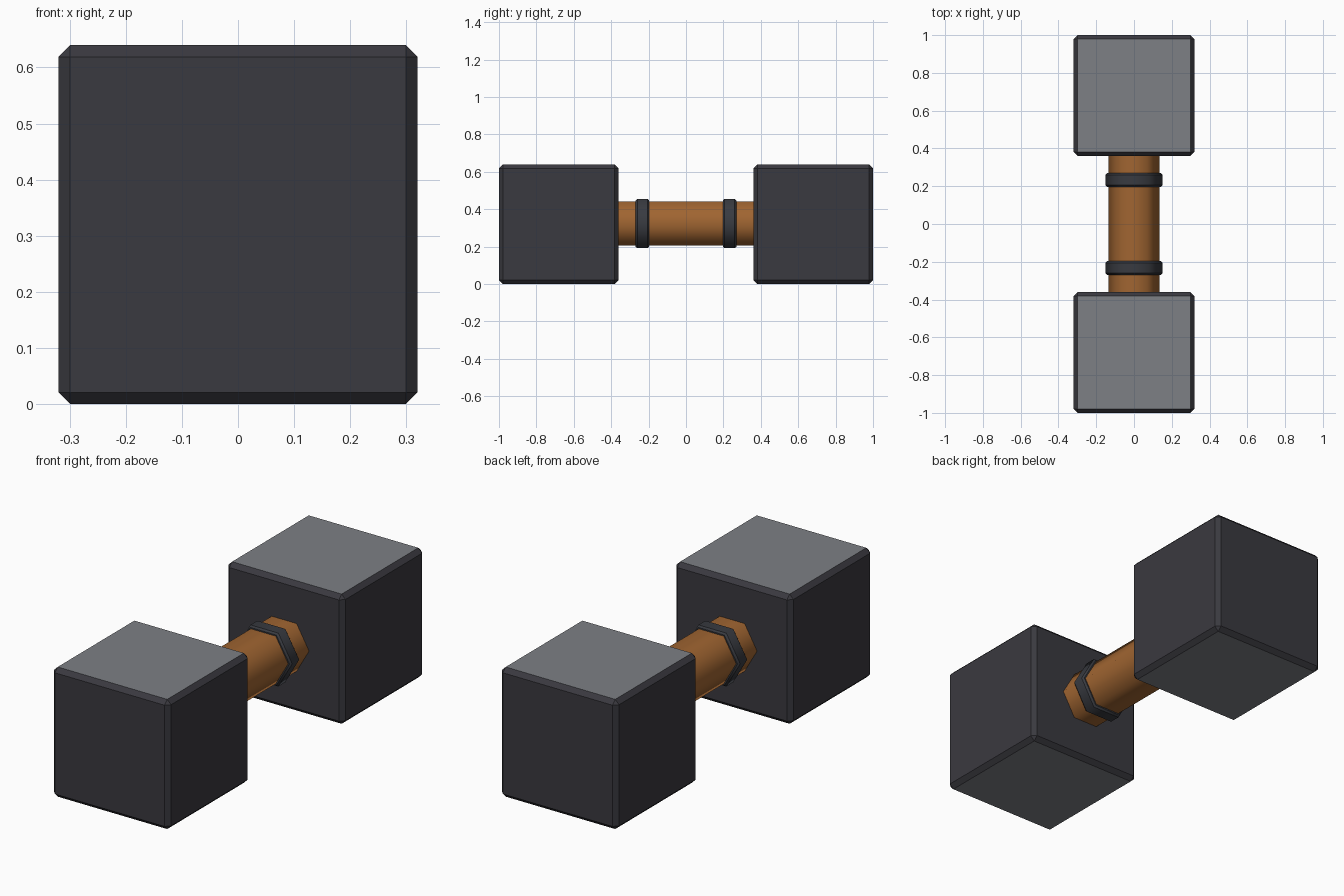
import bpy, bmesh, math

if "Cube" in bpy.data.objects:
    bpy.data.objects.remove(bpy.data.objects["Cube"])


def material(name, rgb):
    m = bpy.data.materials.new(name)
    m.diffuse_color = (*rgb, 1.0)
    m.use_nodes = True
    m.node_tree.nodes["Principled BSDF"].inputs["Base Color"].default_value = m.diffuse_color
    return m


DARK = material("dark iron", (0.042, 0.041, 0.050))
GREY = material("worn grey", (0.205, 0.215, 0.235))
WOOD = material("brown wood", (0.352, 0.130, 0.031))
BAND = material("band charcoal", (0.040, 0.043, 0.052))

AXIS_Z = 0.323


def finish(bm, name, mats):
    bmesh.ops.recalc_face_normals(bm, faces=bm.faces)
    me = bpy.data.meshes.new(name)
    bm.to_mesh(me)
    bm.free()
    for m in mats:
        me.materials.append(m)
    ob = bpy.data.objects.new(name, me)
    bpy.context.collection.objects.link(ob)
    return ob


def hex_lathe(name, profile, mat, closed):
    """Six-sided lathe around the y axis, smooth around, sharp across."""
    bm = bmesh.new()
    rings = []
    for r, y in profile:
        rings.append([bm.verts.new((r * math.cos(i * math.pi / 3), y,
                                    AXIS_Z + r * math.sin(i * math.pi / 3)))
                      for i in range(6)])
    n = len(rings)
    for k in range(n if closed else n - 1):
        a, b = rings[k], rings[(k + 1) % n]
        for i in range(6):
            j = (i + 1) % 6
            f = bm.faces.new((a[i], a[j], b[j], b[i]))
            f.smooth = True
    for ring in rings:
        for i in range(6):
            e = bm.edges.get((ring[i], ring[(i + 1) % 6]))
            if e:
                e.smooth = False
    return finish(bm, name, [mat])


# Handle running between the heads
hex_lathe("handle", [(0.136, -0.38), (0.136, 0.38)], WOOD, False)

for side, label in ((-1, "front"), (1, "back")):
    # Chamfered block head, grey on its top and bottom faces
    bm = bmesh.new()
    bmesh.ops.create_cube(bm, size=0.64)
    bmesh.ops.translate(bm, verts=bm.verts, vec=(0, side * 0.68, 0.32))
    bmesh.ops.bevel(bm, geom=bm.edges[:], offset=0.021, segments=1,
                    affect='EDGES', profile=0.5)
    bm.normal_update()
    for f in bm.faces:
        f.material_index = 1 if abs(f.normal.z) > 0.9 else 0
    finish(bm, label + "_head", [DARK, GREY])

    # Band around the handle
    c, h, b = side * 0.233, 0.036, 0.009
    hex_lathe(label + "_band",
              [(0.130, c - h), (0.152 - b, c - h), (0.152, c - h + b),
               (0.152, c + h - b), (0.152 - b, c + h), (0.130, c + h)],
              BAND, True)
